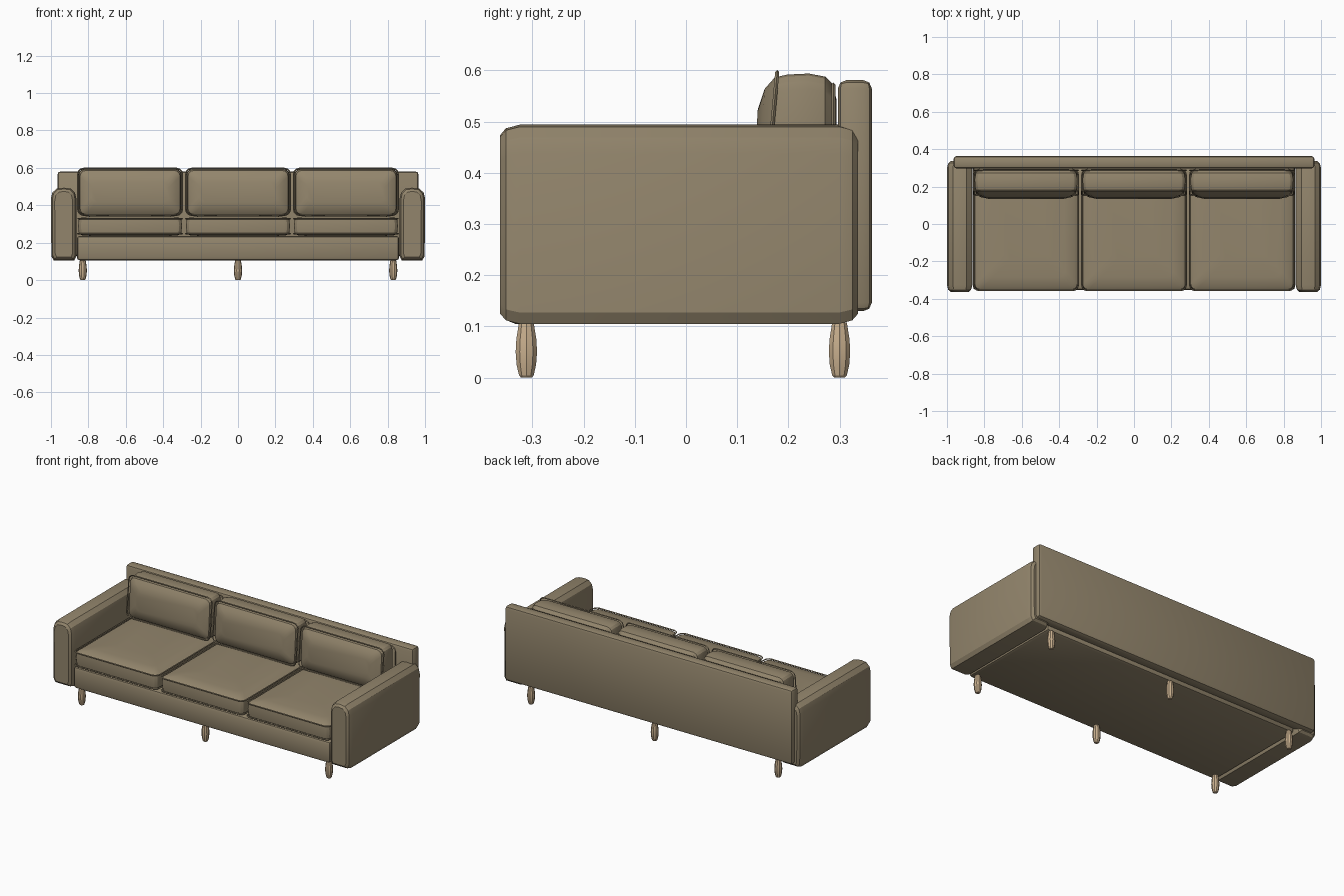
import bpy, bmesh, math
from mathutils import Vector

if "Cube" in bpy.data.objects:
    bpy.data.objects.remove(bpy.data.objects["Cube"])


def material(name, rgb):
    m = bpy.data.materials.new(name)
    m.diffuse_color = (*rgb, 1)
    m.use_nodes = True
    m.node_tree.nodes["Principled BSDF"].inputs["Base Color"].default_value = m.diffuse_color
    return m


FABRIC = material("tan fabric", (0.29, 0.235, 0.15))
WOOD = material("pale wood", (0.58, 0.43, 0.27))


def finish(name, bm, mat, bevel=0, segments=2):
    bmesh.ops.recalc_face_normals(bm, faces=bm.faces)
    if bevel:
        sharp = [e for e in bm.edges if e.calc_face_angle(0) > 0.9]
        bmesh.ops.bevel(bm, geom=sharp, offset=bevel, segments=segments,
                        profile=0.5, affect='EDGES', clamp_overlap=True)
    me = bpy.data.meshes.new(name)
    bm.to_mesh(me)
    bm.free()
    me.materials.append(mat)
    ob = bpy.data.objects.new(name, me)
    bpy.context.collection.objects.link(ob)
    bpy.ops.object.select_all(action='DESELECT')
    ob.select_set(True)
    bpy.context.view_layer.objects.active = ob
    bpy.ops.object.shade_smooth_by_angle(angle=math.radians(25))
    return ob


def box(name, x, y, z, bevel):
    bm = bmesh.new()
    bmesh.ops.create_cube(bm, size=1)
    for v in bm.verts:
        v.co = [r[0] + (c + 0.5) * (r[1] - r[0]) for c, r in zip(v.co, (x, y, z))]
    return finish(name, bm, FABRIC, bevel)


def loft(name, rings, mat, bevel=0):
    """Skin matching rings of points and cap both ends."""
    bm = bmesh.new()
    rows = [[bm.verts.new(p) for p in ring] for ring in rings]
    n = len(rows[0])
    for a, b in zip(rows, rows[1:]):
        for i in range(n):
            bm.faces.new((a[i], a[(i + 1) % n], b[(i + 1) % n], b[i]))
    bm.faces.new(rows[0])
    bm.faces.new(rows[-1])
    return finish(name, bm, mat, bevel)


def rounded(w, h, r, steps=3):
    """Outline of a rounded rectangle centred on the origin."""
    pts = []
    for k, (sx, sy) in enumerate(((1, 1), (-1, 1), (-1, -1), (1, -1))):
        for i in range(steps + 1):
            a = (k + i / steps) * math.pi / 2
            pts.append((sx * (w / 2 - r) + r * math.cos(a), sy * (h / 2 - r) + r * math.sin(a)))
    return pts


def piping(name, pts):
    """Thin closed cord sewn along a cushion edge."""
    n, rad = len(pts), 0.004
    pts = [Vector(p) for p in pts]
    normal = (pts[n // 3] - pts[0]).cross(pts[2 * n // 3] - pts[0]).normalized()
    bm = bmesh.new()
    rows = []
    for i, p in enumerate(pts):
        side = (pts[(i + 1) % n] - pts[i - 1]).normalized().cross(normal)
        rows.append([bm.verts.new(p + rad * (side * math.cos(a) + normal * math.sin(a)))
                     for a in (0, math.pi / 2, math.pi, 3 * math.pi / 2)])
    for i in range(n):
        a, b = rows[i], rows[(i + 1) % n]
        for j in range(4):
            bm.faces.new((a[j], a[(j + 1) % 4], b[(j + 1) % 4], b[j]))
    finish(name, bm, FABRIC)


# Base and back panel
box("base", (-0.862, 0.862), (-0.352, 0.31), (0.105, 0.237), 0.018)
box("back_panel", (-0.965, 0.965), (0.297, 0.363), (0.13, 0.581), 0.016)

# Arms: soft rounded section run from front to back
ARM = [(0.875, 0.108), (0.985, 0.108), (0.998, 0.13), (1.0, 0.44), (0.992, 0.472),
       (0.968, 0.493), (0.93, 0.497), (0.895, 0.493), (0.872, 0.472), (0.864, 0.44), (0.864, 0.13)]
ARM_SLICES = [(-0.363, 0.80), (-0.352, 0.93), (-0.325, 1), (0.30, 1), (0.325, 0.93), (0.336, 0.80)]
for side, sx in (("left", -1), ("right", 1)):
    rings = []
    for y, s in ARM_SLICES:
        inset = (1 - s) * 0.1
        rings.append([(sx * (0.932 + (x - 0.932) * (1 - inset / 0.068)), y,
                       0.3 + (z - 0.3) * (1 - inset / 0.197) - 0.003) for x, z in ARM])
    loft(side + "_arm", rings, FABRIC)

# Seat cushions: stacked rounded outlines, with cords at both edges
SEAT = [(0.237, 0.06), (0.240, 0.02), (0.25, 0.004), (0.29, 0), (0.325, 0.004),
        (0.336, 0.02), (0.343, 0.07), (0.347, 0.16)]
# Back cushions: outlines stacked in depth, bulging at the front
BACK = [(0.137, 0.07), (0.148, 0.03), (0.166, 0.008), (0.19, 0.002), (0.24, 0.0),
        (0.272, 0.006), (0.286, 0.02), (0.294, 0.05)]
for label, cx in (("left", -0.577), ("middle", 0), ("right", 0.577)):
    rings = [[(cx + x, y - 0.032, z) for x, y in rounded(0.556 - 2 * d, 0.645 - 2 * d, 0.03)]
             for z, d in SEAT]
    loft(label + "_seat_cushion", rings, FABRIC)
    for tag, z in (("lower", 0.248), ("upper", 0.329)):
        piping(f"{label}_seat_{tag}_piping",
               [(cx + x, y - 0.032, z) for x, y in rounded(0.558, 0.647, 0.03)])

    rings = [[(cx + x, y + 0.06 * h * (y < 0.2), 0.469 + h) for x, h in
              rounded(0.55 - 2 * d, 0.25 - 2 * d, 0.03)] for y, d in BACK]
    loft(label + "_back_cushion", rings, FABRIC)
    piping(label + "_back_cushion_front_piping",
           [(cx + x, 0.167 + 0.09 * h, 0.472 + h) for x, h in rounded(0.558, 0.25, 0.03)])
    piping(label + "_back_cushion_rear_piping",
           [(cx + x, 0.288, 0.46 + h) for x, h in rounded(0.558, 0.225, 0.03)])

# Turned legs
LEG = [(0, 0.011), (0.004, 0.015), (0.025, 0.020), (0.05, 0.022), (0.075, 0.0205), (0.108, 0.015)]
for row, y in (("front", -0.312), ("rear", 0.3)):
    for label, x in (("left", -0.83), ("middle", 0), ("right", 0.83)):
        loft(f"{row}_{label}_leg",
             [[(x + r * math.cos(i * math.pi / 5), y + r * math.sin(i * math.pi / 5), z)
               for i in range(10)] for z, r in LEG], WOOD)
